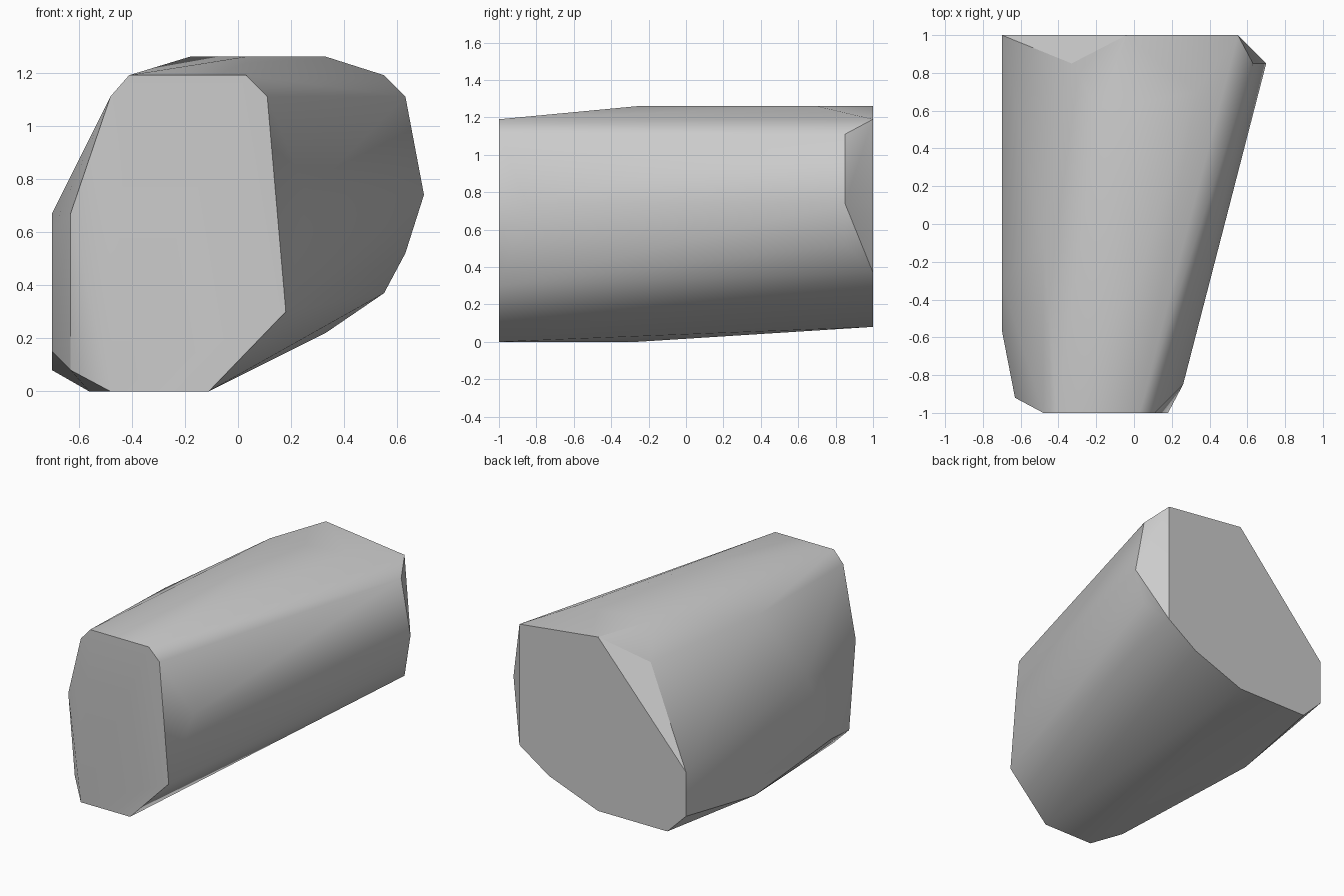
import bpy, bmesh, math

cube = bpy.data.objects.get("Cube")
if cube:
    bpy.data.objects.remove(cube)

# Single grey material
grey = bpy.data.materials.new("plain grey")
grey.use_nodes = True
colour = (0.6, 0.6, 0.6, 1.0)
grey.diffuse_color = colour
grey.node_tree.nodes["Principled BSDF"].inputs["Base Color"].default_value = colour

# Outline of the flat front end, as (x, z)
front = [(-.41, 1.19), (.03, 1.19), (.11, 1.11), (.18, .3), (-.11, 0), (-.48, 0), (-.48, 1.11)]
# Outline of the flat back end, as (x, z)
back = [(.55, 1.19), (-.04, 1.26), (-.7, .52), (-.7, .22), (-.56, .08),
        (-.04, .08), (.33, .22), (.55, .37)]
# Corners along the body between the ends, as (x, y, z)
body = [(.63, .85, 1.11), (.7, .85, .74), (.63, .85, .52), (.26, -.85, .74),
        (-.33, .85, 1.11), (-.48, -.1, 1.11), (.03, -.26, 1.26), (.33, .7, 1.26),
        (-.18, .6, 1.26), (-.63, -.92, .67), (-.7, -.56, .6), (-.7, -.56, .15),
        (-.7, -.3, .67), (-.63, -.85, .08), (-.56, -.78, 0), (-.41, -.26, 0), (-.7, .26, .08)]
points = [(x, -1, z) for x, z in front] + [(x, 1, z) for x, z in back] + body

# Tapered block: the convex skin around the two ends and the body corners
bm = bmesh.new()
for p in points:
    bm.verts.new(p)
hull = bmesh.ops.convex_hull(bm, input=bm.verts)
spare = {g for g in hull["geom_interior"] + hull["geom_unused"] if isinstance(g, bmesh.types.BMVert)}
bmesh.ops.delete(bm, geom=list(spare), context='VERTS')
bmesh.ops.dissolve_limit(bm, angle_limit=math.radians(0.5), verts=bm.verts, edges=bm.edges)
bmesh.ops.recalc_face_normals(bm, faces=bm.faces)
mesh = bpy.data.meshes.new("tapered_block")
bm.to_mesh(mesh)
bm.free()
mesh.materials.append(grey)
block = bpy.data.objects.new("tapered_block", mesh)
bpy.context.collection.objects.link(block)

# Soft shading on the sides, crisp rims at the ends
bpy.ops.object.select_all(action='DESELECT')
block.select_set(True)
bpy.context.view_layer.objects.active = block
bpy.ops.object.shade_smooth_by_angle(angle=math.radians(30))
